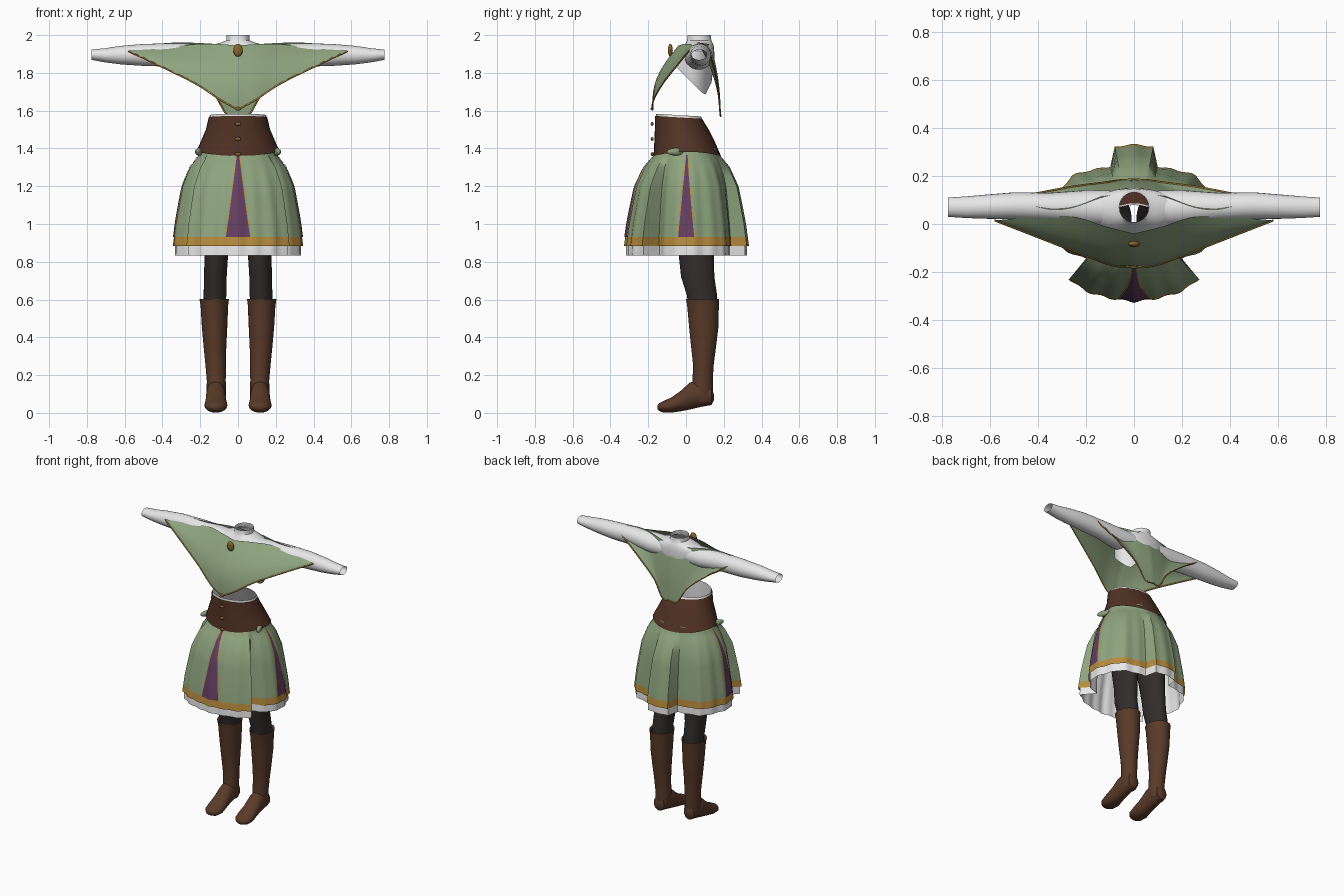
import bpy, bmesh
from math import sin, cos, pi, atan2, radians
from mathutils import Vector

cube = bpy.data.objects.get("Cube")
if cube:
    bpy.data.objects.remove(cube, do_unlink=True)


def material(name, rgb):
    m = bpy.data.materials.new(name)
    m.use_nodes = True
    m.diffuse_color = (*rgb, 1)
    m.node_tree.nodes["Principled BSDF"].inputs["Base Color"].default_value = (*rgb, 1)
    return m


GREEN = material("sage green", (0.27, 0.37, 0.21))
WHITE = material("linen white", (0.8, 0.8, 0.8))
GOLD = material("gold trim", (0.47, 0.26, 0.045))
BRASS = material("brass", (0.25, 0.13, 0.02))
PURPLE = material("plum", (0.13, 0.05, 0.12))
BELT = material("belt brown", (0.085, 0.033, 0.018))
BOOT = material("boot brown", (0.1, 0.043, 0.022))
STOCKING = material("charcoal", (0.032, 0.026, 0.026))


def finish(name, bm, mats, angle=40):
    bmesh.ops.recalc_face_normals(bm, faces=bm.faces)
    me = bpy.data.meshes.new(name)
    bm.to_mesh(me)
    bm.free()
    for m in mats:
        me.materials.append(m)
    me.polygons.foreach_set("use_smooth", [True] * len(me.polygons))
    me.set_sharp_from_angle(angle=radians(angle))
    ob = bpy.data.objects.new(name, me)
    bpy.context.collection.objects.link(ob)
    return ob


def loft(name, rows, mats, closed=True, caps=False, rule=None):
    """Skin a list of equal-length point rows."""
    bm = bmesh.new()
    grid = [[bm.verts.new(p) for p in row] for row in rows]
    n = len(rows[0])
    for a, b in zip(grid, grid[1:]):
        for i in range(n if closed else n - 1):
            j = (i + 1) % n
            f = bm.faces.new((a[i], a[j], b[j], b[i]))
            if rule:
                f.material_index = rule(f.calc_center_median())
    if caps:
        bm.faces.new(grid[0])
        bm.faces.new(grid[-1])
    bmesh.ops.remove_doubles(bm, verts=bm.verts, dist=0.0002)
    return finish(name, bm, mats)


def spline(points, n=6):
    """Catmull-Rom resampling."""
    p = [Vector(q) for q in points]
    p = [2 * p[0] - p[1]] + p + [2 * p[-1] - p[-2]]
    out = []
    for a, b, c, d in zip(p, p[1:], p[2:], p[3:]):
        for k in range(n):
            t = k / n
            out.append(0.5 * (2 * b + (c - a) * t + (2 * a - 5 * b + 4 * c - d) * t * t
                              + (3 * b - a - 3 * c + d) * t ** 3))
    return out + [p[-2]]


def ring(cx, cy, z, rx, ry, n=32):
    return [Vector((cx + rx * sin(2 * pi * i / n), cy - ry * cos(2 * pi * i / n), z)) for i in range(n)]


def table(pairs, v):
    """Piecewise linear lookup with descending keys."""
    for (a, fa), (b, fb) in zip(pairs, pairs[1:]):
        if v >= b:
            return fa + (fb - fa) * (a - v) / (a - b)
    return pairs[-1][1]


# Skirt: three overlapping panels per side, blended from a waist ellipse to the hem
PANELS = [
    [(0, -.325), (.1, -.31), (.2, -.28), (.27, -.23)],
    [(.2, -.145), (.3, -.1), (.345, 0), (.32, .1), (.27, .19), (.2, .22), (.1, .24)],
    [(.08, .32), (.04, .33), (0, .33)],
]
FLARE = [(1.4, -.05), (1.37, 0), (1.3, .36), (1.2, .65), (1.1, .78), (1, .9), (.88, 1), (.83, 1)]
half = []
for panel in PANELS:
    for p in spline(panel):
        half.append(p * (1 + .012 * cos(22 * atan2(p.x, -p.y))))
outline = half + [Vector((-p.x, p.y)) for p in reversed(half[1:-1])]


def drape(p, z, scale=1.0):
    a, t = atan2(p.x, -p.y), table(FLARE, z)
    waist = Vector((.205 * sin(a), .005 - .17 * cos(a)))
    q = waist.lerp(p, t) * scale
    return Vector((q.x, q.y, z))


def hem_at(a):
    s = 1 if a >= 0 else -1
    for p, q in zip(half, half[1:]):
        pa, qa = atan2(p.x, -p.y), atan2(q.x, -q.y)
        if pa <= abs(a) <= qa and qa > pa:
            r = p.lerp(q, (abs(a) - pa) / (qa - pa))
            return Vector((s * r.x, r.y))
    return half[-1]


heights = [1.4, 1.37, 1.335, 1.3, 1.25, 1.2, 1.15, 1.1, 1, .93, .883]
loft("skirt", [[drape(p, z) for p in outline] for z in heights], [GREEN, GOLD],
     rule=lambda c: int(c.z < .93))
loft("petticoat", [[drape(p, z, .97) for p in outline] for z in (1.25, 1.1, 1, .9, .832)], [WHITE])


# Plum gores with a gold edge
def gore(name, centre, top, bottom, scale, mat):
    rows = []
    for i in range(15):
        t = i / 14
        z = 1.365 - .435 * t
        w = top + (bottom - top) * t
        rows.append([drape(hem_at(centre + w * k / 4), z, scale) for k in range(-4, 5)])
    loft(name, rows, [mat], closed=False)


for name, a, top, bottom in (("front", 0, .03, .2), ("left", pi / 2, .02, .125), ("right", -pi / 2, .02, .125)):
    gore(name + "_gore_edge", a, top + .02, bottom + .015, 1.008, GOLD)
    gore(name + "_gore", a, top, bottom, 1.015, PURPLE)

# Corset and the shirt rim inside it: height, half width, front y, back y
CORSET = [(1.572, .155, -.165, .085), (1.5, .17, -.165, .12), (1.43, .2, -.168, .155), (1.36, .222, -.172, .185)]


def waist_rows(grow, lift):
    rows = [ring(0, (f + b) / 2, z, w + grow, (b - f) / 2 + grow) for z, w, f, b in CORSET]
    for p in rows[0]:
        p.z += lift - .06 * (p.y + .165)
    for p in rows[-1]:
        p.z += .022 * (abs(p.x) / .22) ** 2
    return rows


loft("corset", waist_rows(0, 0), [BELT])
loft("shirt_waist", waist_rows(-.006, .012)[:3], [WHITE])


def blob(name, loc, size, mat):
    bm = bmesh.new()
    bmesh.ops.create_uvsphere(bm, u_segments=16, v_segments=10, radius=1)
    for v in bm.verts:
        v.co = Vector(loc) + Vector(a * b for a, b in zip(v.co, size))
    return finish(name, bm, [mat])


for i in range(4):
    blob(f"button_{i + 1}", (0, -.179, 1.37 + .08 * i), (.017, .008, .01), BRASS)
blob("brooch", (0, -.083, 1.92), (.025, .013, .034), BRASS)

# Blouse: collar, yoke and a bodice whose lower edge slopes down to the back
BODICE = [(2, .06, .062), (1.972, .062, .064), (1.96, .09, .07), (1.945, .15, .078),
          (1.915, .19, .09), (1.87, .185, .105), (1.8, .16, .11)]
rows = [ring(0, .07 - max(0, 1.95 - z) * .3, z, rx, ry) for z, rx, ry in BODICE]
for p in rows[-1]:
    p.z = 1.86 - (min(p.y, .1) + .08) + max(0, p.y - .1) * 2
loft("blouse", rows, [WHITE])

SLEEVE = [(.1, .065, 1.885, .075, .065), (.2, .068, 1.885, .073, .068), (.35, .072, 1.895, .058, .062),
          (.5, .076, 1.895, .056, .058), (.62, .072, 1.894, .05, .049), (.7, .07, 1.893, .045, .038),
          (.776, .07, 1.896, .04, .027)]
for s, side in ((1, "left"), (-1, "right")):
    loft(side + "_sleeve", [[Vector((s * x, y + ry * cos(2 * pi * i / 24), z + rz * sin(2 * pi * i / 24)))
                             for i in range(24)] for x, y, z, ry, rz in SLEEVE], [WHITE])


# Shawl: front and back panels stretched between an upper and a lower edge
def shawl(name, upper, lower, bulge):
    def both(pts):
        c = spline(pts)
        return [Vector((-p.x, p.y, p.z)) for p in reversed(c[1:])] + c
    up, low = both(upper), both(lower)
    rows = []
    for i in range(11):
        t = i / 10
        row = [a.lerp(b, t) for a, b in zip(up, low)]
        for p, b in zip(row, low):
            p.y += bulge * sin(pi * t) * (1 - abs(b.x) / upper[-1][0])
        rows.append(row)
    loft(name, rows, [GREEN], closed=False)
    cu = bpy.data.curves.new(name + "_trim", "CURVE")
    cu.dimensions = "3D"
    cu.bevel_depth = .0045
    cu.bevel_resolution = 1
    cu.materials.append(GOLD)
    sp = cu.splines.new("POLY")
    sp.points.add(len(low) - 1)
    for pt, p in zip(sp.points, low):
        pt.co = (*p, 1)
    bpy.context.collection.objects.link(bpy.data.objects.new(name + "_trim", cu))


shawl("shawl_front",
      [(0, -.04, 1.945), (.12, -.01, 1.953), (.25, .03, 1.95), (.4, .03, 1.93), (.58, .015, 1.918)],
      [(0, -.178, 1.605), (.09, -.172, 1.655), (.22, -.125, 1.74), (.4, -.055, 1.83), (.58, .015, 1.915)], -.045)
shawl("shawl_back",
      [(0, .135, 1.94), (.12, .115, 1.953), (.25, .07, 1.96), (.34, .06, 1.96), (.42, .075, 1.955)],
      [(0, .185, 1.575), (.06, .182, 1.58), (.13, .172, 1.69), (.26, .155, 1.8), (.42, .125, 1.91)], .012)

# Legs: height, x, y, half width, half depth
STOCKINGS = [(1.3, .1, .02, .09, .12), (1.05, .11, .035, .078, .11), (.83, .115, .055, .062, .093),
             (.72, .12, .062, .06, .088), (.62, .122, .085, .06, .08), (.5, .122, .09, .055, .07)]
SHAFT = [(.59, .125, .088, .066, .076), (.602, .126, .088, .078, .088), (.57, .125, .09, .073, .084),
         (.45, .124, .094, .067, .077), (.35, .122, .093, .06, .066), (.25, .118, .092, .054, .054),
         (.17, .115, .088, .05, .054), (.1, .115, .085, .052, .058), (.06, .115, .085, .045, .055)]
# Foot: y, sole z, top z, half width
FOOT = [(.147, .065, .1, .015), (.135, .042, .14, .04), (.08, .032, .18, .05), (.02, .018, .16, .052),
        (-.03, .008, .115, .055), (-.08, .001, .08, .061), (-.12, .002, .063, .054),
        (-.142, .01, .052, .036), (-.152, .022, .04, .014)]
for s, side in ((1, "left"), (-1, "right")):
    loft(side + "_stocking", [ring(s * x, y, z, rx, ry) for z, x, y, rx, ry in STOCKINGS], [STOCKING])
    loft(side + "_boot_shaft", [ring(s * x, y, z, rx, ry) for z, x, y, rx, ry in SHAFT], [BOOT])
    loft(side + "_boot_foot", [[Vector((s * .117 + w * cos(2 * pi * i / 24), y,
                                        (lo + hi) / 2 + (hi - lo) / 2 * sin(2 * pi * i / 24)))
                                for i in range(24)] for y, lo, hi, w in FOOT], [BOOT], caps=True)
    # Skirt fabric tucked over the corset at the hip
    tab = blob(side + "_hip_tuck", (0, 0, 0), (.016, .055, .02), GREEN)
    tab.location = (s * .203, -.05, 1.382)
    tab.rotation_euler.z = s * radians(22)
